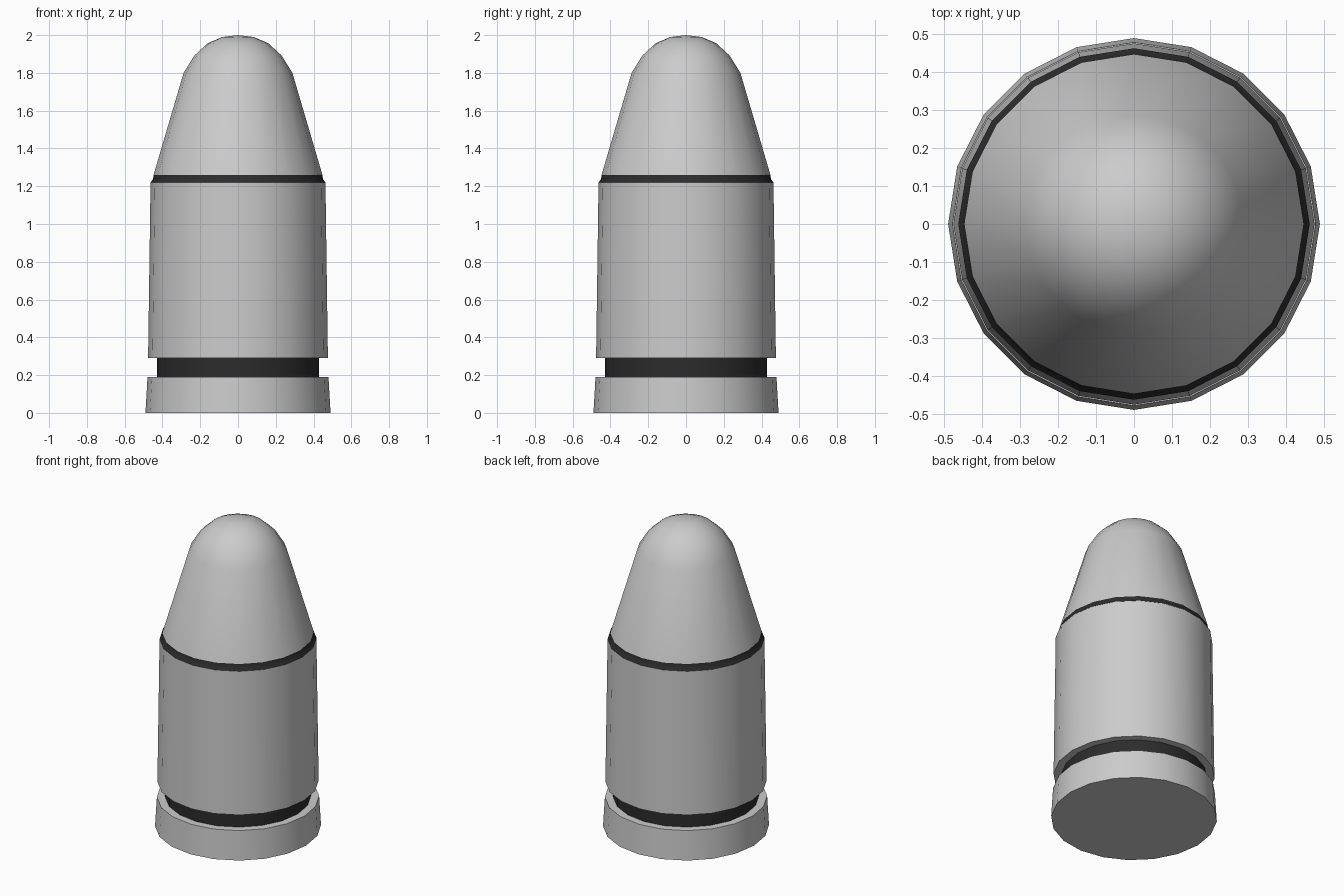
import bpy, bmesh, math

if "Cube" in bpy.data.objects:
    bpy.data.objects.remove(bpy.data.objects["Cube"])

SIDES = 20

dark = bpy.data.materials.new("dark_band")
dark.diffuse_color = (0.025, 0.025, 0.025, 1)
dark.use_nodes = True
dark.node_tree.nodes["Principled BSDF"].inputs["Base Color"].default_value = dark.diffuse_color


def lathe(name, profile, material=None):
    """Revolve (radius, z) points around z; radius 0 becomes a single pole."""
    bm = bmesh.new()
    rings = []
    for r, z in profile:
        if r == 0:
            rings.append([bm.verts.new((0, 0, z))] * SIDES)
        else:
            rings.append([bm.verts.new((r * math.cos(i * math.tau / SIDES),
                                        r * math.sin(i * math.tau / SIDES), z))
                          for i in range(SIDES)])
    for low, high in zip(rings, rings[1:]):
        for i in range(SIDES):
            j = (i + 1) % SIDES
            corners = [low[i], low[j], high[j], high[i]]
            bm.faces.new(list(dict.fromkeys(corners)))
    mesh = bpy.data.meshes.new(name)
    bm.to_mesh(mesh)
    bm.free()
    obj = bpy.data.objects.new(name, mesh)
    bpy.context.collection.objects.link(obj)
    if material:
        mesh.materials.append(material)
    bpy.ops.object.select_all(action='DESELECT')
    obj.select_set(True)
    bpy.context.view_layer.objects.active = obj
    bpy.ops.object.shade_smooth_by_angle(angle=math.radians(35))
    return obj


# Base rim with closed underside and top ledge
lathe("base_rim", [(0, 0), (0.49, 0), (0.479, 0.19), (0.43, 0.19)])
# Dark recessed groove
lathe("extractor_groove", [(0.43, 0.19), (0.43, 0.29)], dark)
# Slightly tapered casing with underside ledge
lathe("casing", [(0.43, 0.29), (0.476, 0.29), (0.463, 1.22)])
# Dark chamfered mouth of the casing
lathe("casing_mouth", [(0.463, 1.22), (0.45, 1.237), (0.447, 1.26)], dark)
# Rounded conical nose
lathe("nose", [(0.447, 1.26), (0.288, 1.80), (0.23, 1.893), (0.16, 1.957),
               (0.083, 1.99), (0, 2.0)])
